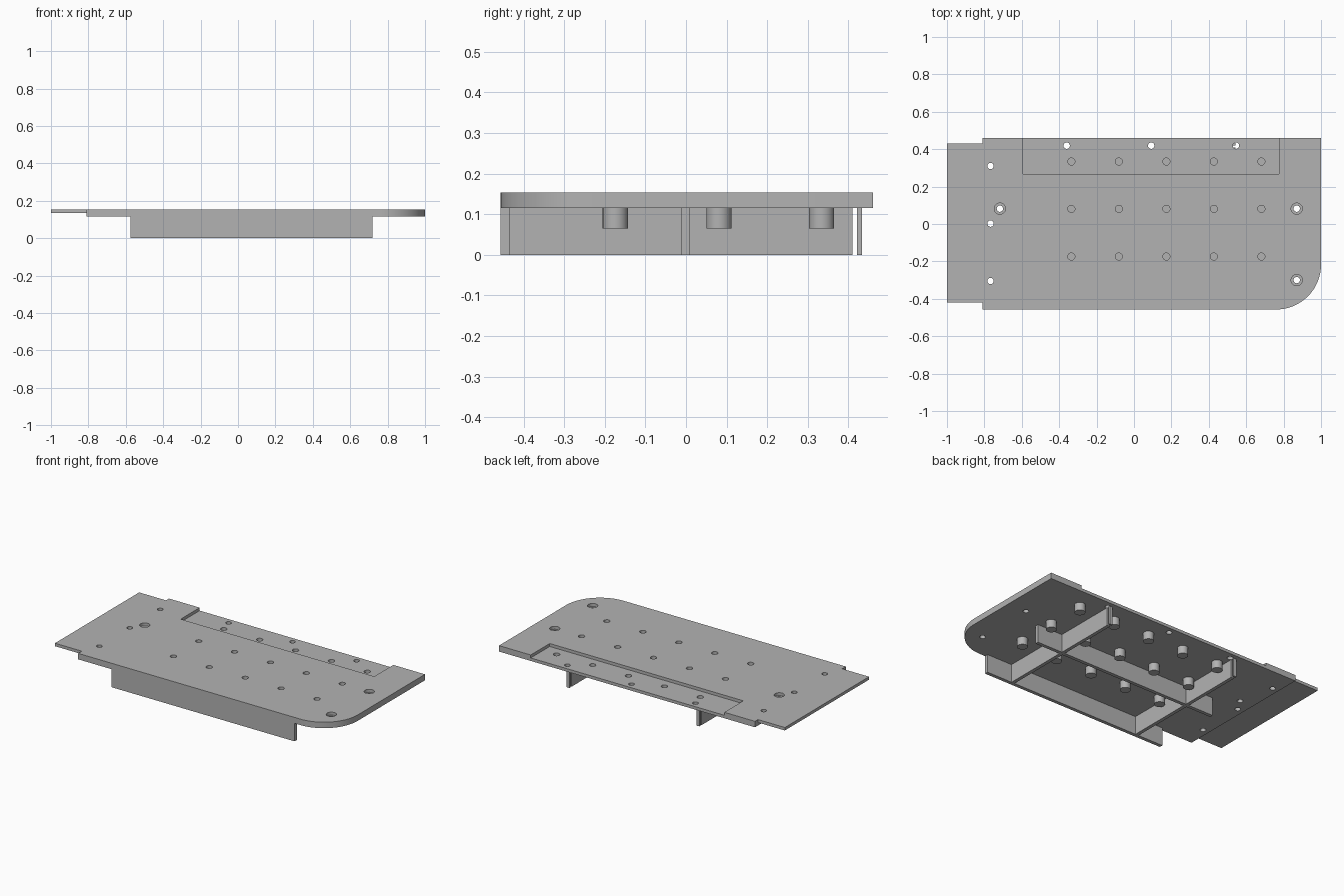
import bpy, bmesh, math
from mathutils import Matrix, Vector

old = bpy.data.objects.get("Cube")
if old:
    bpy.data.objects.remove(old, do_unlink=True)

TOP, UNDER, STEP = 0.153, 0.115, 0.134
BOSS_END = 0.065
RIGHT, LEFT = -0.575, 0.72          # extent of the long walls

grey = bpy.data.materials.new("plain grey")
grey.use_nodes = True
COLOUR = (0.45, 0.45, 0.45, 1)
grey.diffuse_color = COLOUR
grey.node_tree.nodes["Principled BSDF"].inputs["Base Color"].default_value = COLOUR


def add_box(bm, x0, x1, y0, y1, z0, z1):
    size = Vector((x1 - x0, y1 - y0, z1 - z0))
    mid = Vector((x0 + x1, y0 + y1, z0 + z1)) / 2
    bmesh.ops.create_cube(bm, size=1, matrix=Matrix.Translation(mid) @ Matrix.Diagonal(size).to_4x4())


def add_cylinder(bm, x, y, r, z0, z1):
    bmesh.ops.create_cone(bm, cap_ends=True, segments=32, radius1=r, radius2=r, depth=z1 - z0,
                          matrix=Matrix.Translation((x, y, (z0 + z1) / 2)))


def finish(bm, name):
    bmesh.ops.recalc_face_normals(bm, faces=bm.faces)
    mesh = bpy.data.meshes.new(name)
    bm.to_mesh(mesh)
    bm.free()
    mesh.materials.append(grey)
    obj = bpy.data.objects.new(name, mesh)
    bpy.context.collection.objects.link(obj)
    return obj


def cut(obj, cutter):
    mod = obj.modifiers.new("cut", 'BOOLEAN')
    mod.operation, mod.solver, mod.object = 'DIFFERENCE', 'EXACT', cutter
    bpy.context.view_layer.objects.active = obj
    bpy.ops.object.modifier_apply(modifier=mod.name)


boss_spots = [(-0.335 + 0.254 * i, y) for i in range(5) for y in (-0.174, 0.081, 0.334)]
screw_spots = [(-0.717, 0.082), (0.87, 0.082), (0.87, -0.3)]
pin_spots = [(-0.767, -0.305), (-0.767, 0.002), (-0.767, 0.31),
             (-0.36, 0.419), (0.092, 0.419), (0.545, 0.419)]

# Plate outline with end tongue and one rounded corner
R = 0.24
outline = [(1, 0.46), (-0.81, 0.46), (-0.81, 0.43), (-1, 0.43),
           (-1, -0.42), (-0.81, -0.42), (-0.81, -0.457)]
for i in range(25):
    a = math.pi / 2 * (i / 24 - 1)
    outline.append((1 - R + R * math.cos(a), -0.457 + R + R * math.sin(a)))
bm = bmesh.new()
face = bm.faces.new([bm.verts.new((x, y, UNDER)) for x, y in outline])
new = bmesh.ops.extrude_face_region(bm, geom=[face])["geom"]
bmesh.ops.translate(bm, vec=(0, 0, TOP - UNDER),
                    verts=[v for v in new if isinstance(v, bmesh.types.BMVert)])
plate = finish(bm, "plate")

# Round bosses under the plate
bm = bmesh.new()
for x, y in boss_spots:
    add_cylinder(bm, x, y, 0.031, BOSS_END, UNDER + 0.005)
bosses = finish(bm, "bosses")

# Cutter for the back recess, thin tongue and screw counterbores
bm = bmesh.new()
add_box(bm, -0.593, 0.776, 0.268, 0.6, STEP, 0.3)
add_box(bm, -1.2, -0.81, -0.6, 0.6, 0, STEP)
for x, y in screw_spots:
    add_cylinder(bm, x, y, 0.03, STEP, 0.3)
shallow_cutter = finish(bm, "shallow_cutter")

# Cutter for the through holes and blind boss holes
bm = bmesh.new()
for x, y in screw_spots + pin_spots:
    add_cylinder(bm, x, y, 0.017, 0, 0.3)
for x, y in boss_spots:
    add_cylinder(bm, x, y, 0.019, 0.075, 0.3)
drill_cutter = finish(bm, "drill_cutter")

cut(plate, shallow_cutter)
cut(plate, drill_cutter)
cut(bosses, drill_cutter)
for helper in (shallow_cutter, drill_cutter):
    bpy.data.objects.remove(helper, do_unlink=True)

# Long walls under the plate
for name, y0, y1 in (("front_wall", -0.457, -0.435), ("middle_wall", -0.012, 0.01)):
    bm = bmesh.new()
    add_box(bm, RIGHT, LEFT, y0, y1, 0, UNDER)
    finish(bm, name)

# Cross ribs, each followed by a thin post behind a narrow gap
for side, x in (("right", -0.387), ("left", 0.532)):
    bm = bmesh.new()
    add_box(bm, x - 0.011, x + 0.011, -0.435, 0.41, 0, UNDER)
    finish(bm, side + "_cross_rib")
    bm = bmesh.new()
    add_box(bm, x - 0.011, x + 0.011, 0.421, 0.433, 0, UNDER)
    finish(bm, side + "_post")

# Smooth round surfaces while keeping edges crisp
bpy.ops.object.select_all(action='DESELECT')
for obj in (plate, bosses):
    obj.select_set(True)
bpy.context.view_layer.objects.active = plate
bpy.ops.object.shade_smooth_by_angle(angle=math.radians(30))
